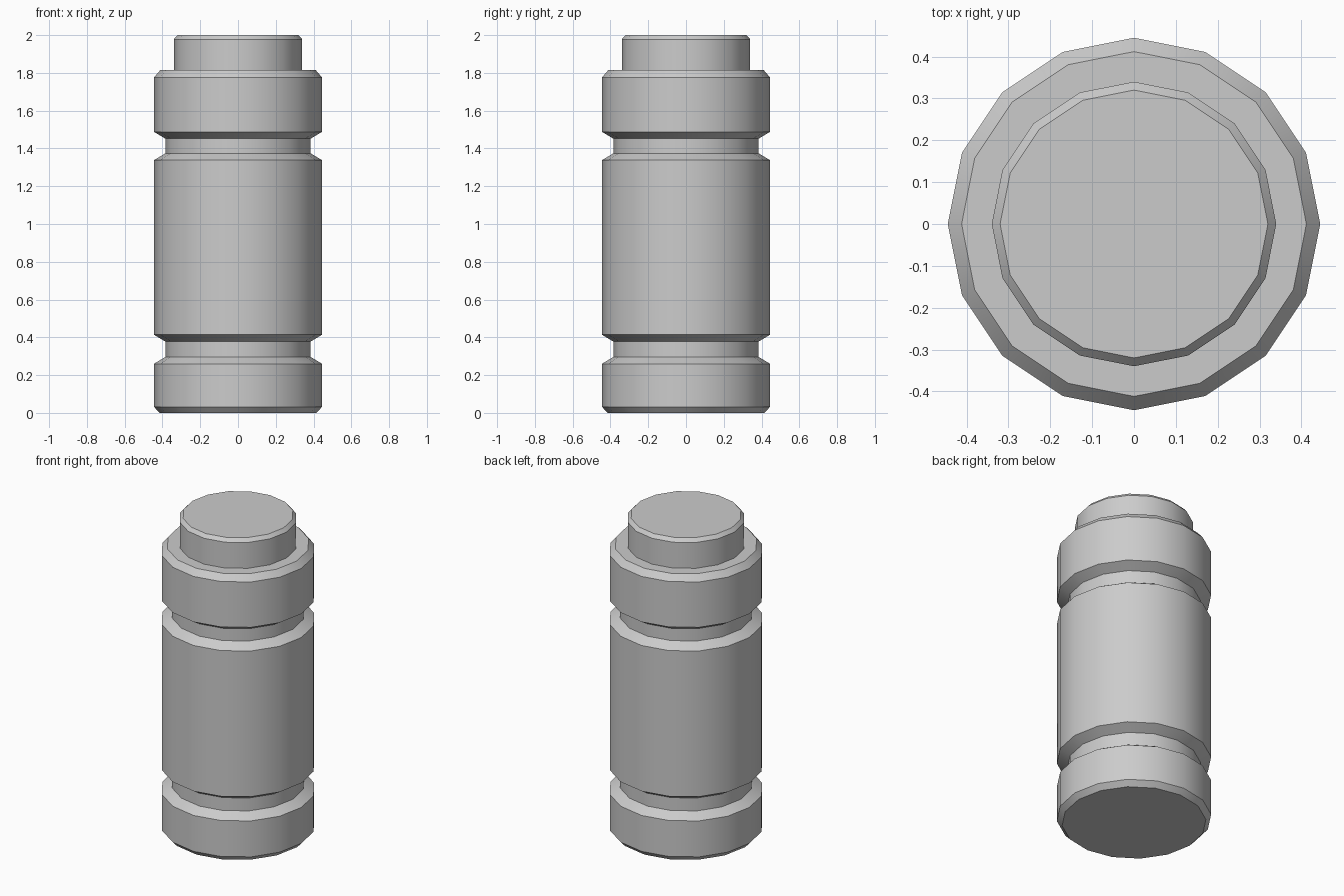
import bpy, bmesh
from math import radians, cos, sin, pi

if "Cube" in bpy.data.objects:
    bpy.data.objects.remove(bpy.data.objects["Cube"])

SIDES = 16


def lathe(name, profile):
    """Revolve (radius, height) points around z and cap both ends."""
    bm = bmesh.new()
    rings = [[bm.verts.new((r * cos(2 * pi * i / SIDES), r * sin(2 * pi * i / SIDES), z))
              for i in range(SIDES)] for r, z in profile]
    for low, high in zip(rings, rings[1:]):
        for i in range(SIDES):
            j = (i + 1) % SIDES
            bm.faces.new((low[i], low[j], high[j], high[i]))
    bm.faces.new(rings[0][::-1])
    bm.faces.new(rings[-1])
    mesh = bpy.data.meshes.new(name)
    bm.to_mesh(mesh)
    bm.free()
    obj = bpy.data.objects.new(name, mesh)
    bpy.context.collection.objects.link(obj)
    bpy.context.view_layer.objects.active = obj
    obj.select_set(True)
    bpy.ops.object.shade_smooth_by_angle(angle=radians(30))
    obj.select_set(False)
    return obj


R, GROOVE, CAP = 0.445, 0.385, 0.34


def groove(z0, z1):
    """V-sided groove between heights z0 and z1."""
    return [(R, z0), (GROOVE, z0 + 0.036), (GROOVE, z1 - 0.036), (R, z1)]


# Canister: bevelled base, two grooves, bevelled shoulder, raised cap
lathe("canister_body",
      [(0.415, 0), (R, 0.032)]
      + groove(0.26, 0.414)
      + groove(1.338, 1.488)
      + [(R, 1.776), (0.412, 1.814),
         (CAP, 1.814), (CAP, 1.978), (0.32, 2.0)])
